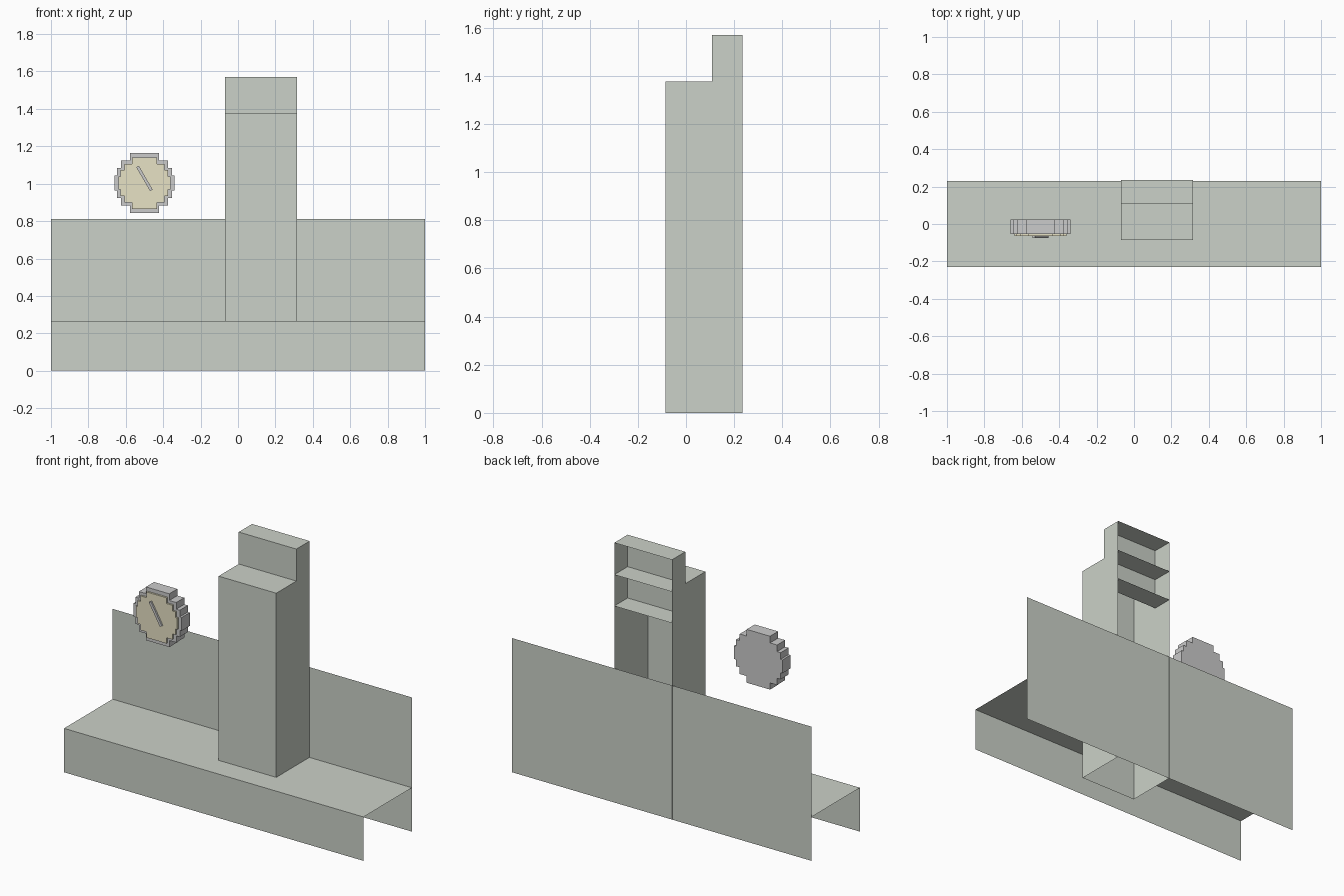
import bpy
import math
from mathutils import Matrix, Vector

if "Cube" in bpy.data.objects:
    bpy.data.objects.remove(bpy.data.objects["Cube"])


def material(name, rgb):
    m = bpy.data.materials.new(name)
    m.diffuse_color = (*rgb, 1)
    m.use_nodes = True
    m.node_tree.nodes["Principled BSDF"].inputs["Base Color"].default_value = m.diffuse_color
    return m


STONE = material("stone", (0.60, 0.64, 0.58))
CREAM = material("cream", (0.80, 0.76, 0.56))


def make(name, verts, faces, mat=None):
    me = bpy.data.meshes.new(name)
    me.from_pydata(verts, [], faces)
    me.update()
    ob = bpy.data.objects.new(name, me)
    bpy.context.collection.objects.link(ob)
    if mat:
        me.materials.append(mat)
    return ob


def sheet(name, path, x0, x1, mat=STONE):
    """Open (y, z) path swept along x as a thin sheet."""
    n = len(path)
    verts = [(x, y, z) for x in (x0, x1) for y, z in path]
    faces = [(i, i + 1, n + i + 1, n + i) for i in range(n - 1)]
    return make(name, verts, faces, mat)


def prism(name, outline, y0, y1, mat=None):
    """Closed counter-clockwise (x, z) outline extruded from y0 (front) to y1."""
    n = len(outline)
    verts = [(x, y, z) for y in (y0, y1) for x, z in outline]
    faces = [tuple(range(n)), tuple(reversed(range(n, 2 * n)))]
    faces += [(i, n + i, n + (i + 1) % n, (i + 1) % n) for i in range(n)]
    return make(name, verts, faces, mat)


# Stepped base: front skirt, ledge, and full height rear wall, open at the ends
sheet("base_ledge", [(-0.231, 0), (-0.231, 0.265), (0.231, 0.265)], -1, 1)
sheet("rear_wall", [(0.231, 0.81), (0.231, 0)], -1, 1)

# Hollow tower, open at the back and underneath
X0, X1 = -0.07, 0.315
FRONT, MID, BACK = -0.085, 0.107, 0.234
SHOULDER, TOP, SHELF = 1.377, 1.57, 1.188
sheet("tower_front", [(FRONT, 0), (FRONT, SHOULDER), (MID, SHOULDER),
                      (MID, TOP), (BACK, TOP)], X0, X1)
side = [(FRONT, 0), (BACK, 0), (BACK, TOP), (MID, TOP),
        (MID, SHOULDER), (FRONT, SHOULDER)]
for name, x, step in (("tower_side_right", X1, 1), ("tower_side_left", X0, -1)):
    make(name, [(x, y, z) for y, z in side], [tuple(range(6))[::step]], STONE)

# Niche shelves at the back of the tower
sheet("upper_shelf", [(MID, SHOULDER), (BACK, SHOULDER)], X0, X1)
sheet("lower_niche", [(MID, SHOULDER), (MID, SHELF), (BACK, SHELF)], X0, X1)

# Floating stepped disc
CX, CZ = -0.5, 1.003


def stepped_disc(r):
    row = r / 4
    widths = [1.0, 0.92, 0.775, 0.485]
    quarter = []
    for i, w in enumerate(widths):
        quarter += [(w * r, i * row), (w * r, (i + 1) * row)]
    quarter = quarter[1:]
    right = [(x, -z) for x, z in reversed(quarter)] + quarter
    left = [(-x, -z) for x, z in right]
    return [(CX + x, CZ + z) for x, z in right + left]


prism("dial_case", stepped_disc(0.161), -0.053, 0.024)
prism("dial_face", stepped_disc(0.138), -0.064, -0.05, CREAM)

# Slanted hand on the dial
rot = Matrix.Rotation(math.radians(30), 2)
corners = [(-0.008, -0.074), (0.008, -0.074), (0.008, 0.074), (-0.008, 0.074)]
hand = [tuple(rot @ Vector(c) + Vector((CX, CZ + 0.025))) for c in corners]
prism("dial_hand", hand, -0.074, -0.06)
